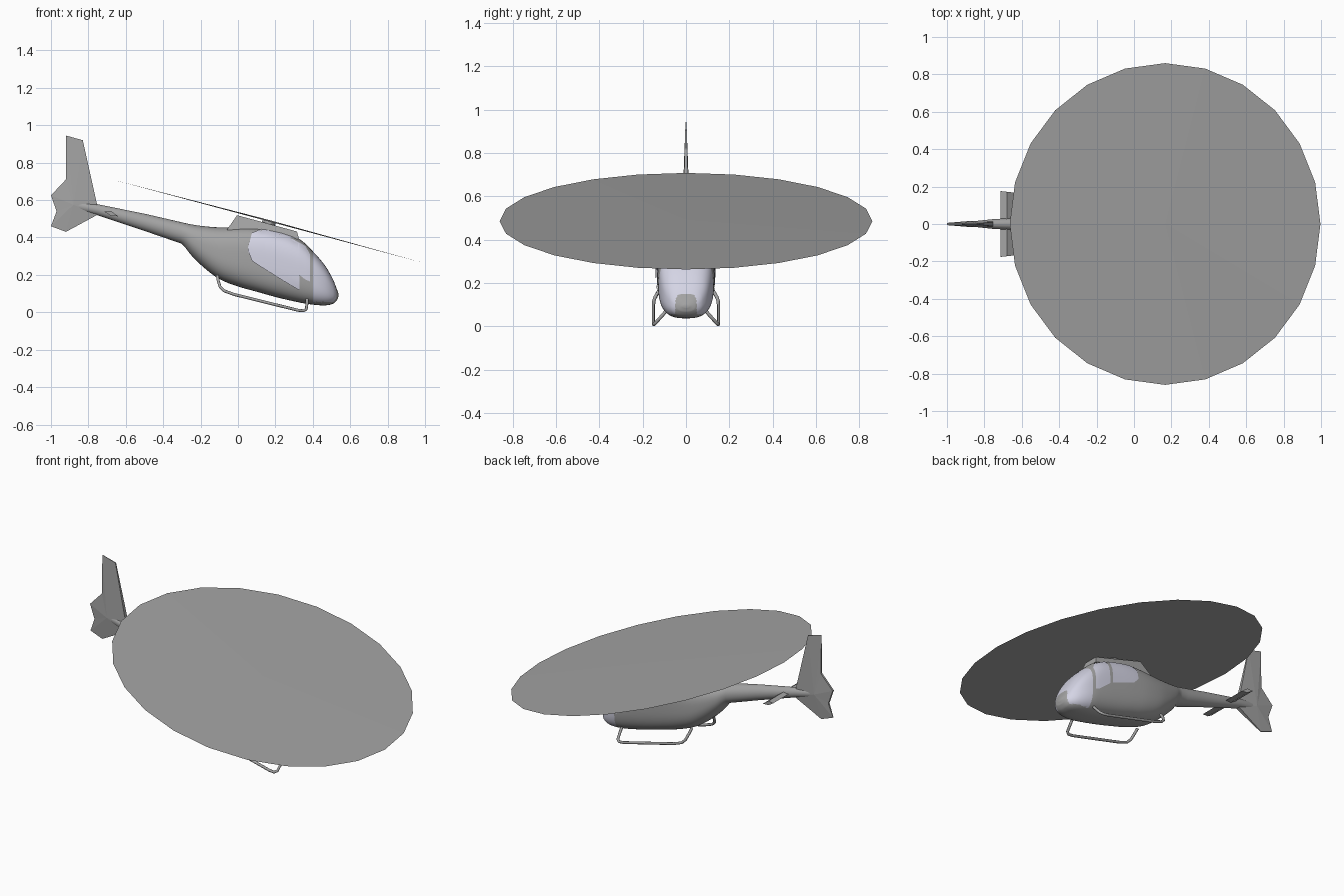
import bpy, bmesh, math
from mathutils import Matrix, Vector

if "Cube" in bpy.data.objects:
    bpy.data.objects.remove(bpy.data.objects["Cube"])

TILT = math.radians(15)


def colour(name, rgb):
    m = bpy.data.materials.new(name)
    m.diffuse_color = (*rgb, 1)
    m.use_nodes = True
    m.node_tree.nodes["Principled BSDF"].inputs["Base Color"].default_value = m.diffuse_color
    return m


glass = colour("glass", (0.66, 0.66, 0.78))
grey = colour("grey", (.37, .37, .37))


def finish(name, bm, smooth=None, mats=(grey,)):
    bmesh.ops.recalc_face_normals(bm, faces=bm.faces)
    me = bpy.data.meshes.new(name)
    bm.to_mesh(me)
    bm.free()
    ob = bpy.data.objects.new(name, me)
    bpy.context.collection.objects.link(ob)
    for m in mats:
        me.materials.append(m)
    if smooth:
        bpy.ops.object.select_all(action='DESELECT')
        ob.select_set(True)
        bpy.context.view_layer.objects.active = ob
        bpy.ops.object.shade_smooth_by_angle(angle=math.radians(smooth))
    return ob


# Fuselage and boom stations: x, bottom z, top z, half width, squareness
ST = [(-.92, .563, .6, .008, 2), (-.754, .52, .578, .026, 2), (-.5, .435, .527, .04, 2),
      (-.305, .368, .482, .055, 2.1), (-.25, .305, .47, .078, 2.2), (-.18, .237, .46, .1, 2.4),
      (-.1, .178, .454, .118, 2.6), (0, .138, .455, .129, 2.8), (.1, .11, .452, .132, 3),
      (.2, .082, .436, .132, 3), (.33, .052, .39, .13, 3), (.401, .041, .325, .124, 3),
      (.465, .037, .25, .106, 2.8), (.508, .046, .176, .078, 2.6),
      (.53, .066, .12, .045, 2.3), (.537, .085, .1, .015, 2)]


def slope(i, k):
    a, b = ST[max(i - 1, 0)], ST[min(i + 1, len(ST) - 1)]
    return (b[k] - a[k]) / (b[0] - a[0])


def station(x):
    i = max(0, min(len(ST) - 2, sum(s[0] <= x for s in ST) - 1))
    a, b = ST[i], ST[i + 1]
    h = b[0] - a[0]
    t = (x - a[0]) / h
    out = []
    for k in range(1, 5):
        if i < 3:
            out.append(a[k] + (b[k] - a[k]) * t)
            continue
        m0, m1 = slope(i, k) * h, slope(i + 1, k) * h
        out.append((2*t**3 - 3*t*t + 1) * a[k] + (t**3 - 2*t*t + t) * m0
                   + (3*t*t - 2*t**3) * b[k] + (t**3 - t*t) * m1)
    return out


def skin_y(x, z):
    zb, zt, hw, n = station(x)
    r = min(1, abs(z - (zb + zt) / 2) / ((zt - zb) / 2))
    return hw * (1 - r**n) ** (1 / n)


# Fuselage loft, glazed at the nose with a grey patch below
N = 80
xs = []
for a, b in zip(ST, ST[1:]):
    k = 8 if a[0] > .4 else 4
    xs += [a[0] + (b[0] - a[0]) * j / k for j in range(k)]
xs.append(ST[-1][0])
bm = bmesh.new()
rings = []
for x in xs:
    zb, zt, hw, n = station(x)
    ring = []
    for j in range(N):
        c, s = math.cos(2 * math.pi * j / N), math.sin(2 * math.pi * j / N)
        ring.append(bm.verts.new((x, hw * math.copysign(abs(c) ** (2 / n), c),
                                  (zb + zt) / 2 + (zt - zb) / 2 * math.copysign(abs(s) ** (2 / n), s))))
    rings.append(ring)
for p, q in zip(rings, rings[1:]):
    for j in range(N):
        f = bm.faces.new((p[j], p[(j + 1) % N], q[(j + 1) % N], q[j]))
        c = f.calc_center_median()
        nose_patch = abs(c.y / .05) ** 4 + abs((c.z - .06) / .09) ** 4 < 1
        if c.x > .401 and c.z > .055 and not nose_patch:
            f.material_index = 1
bm.faces.new(rings[0])
bm.faces.new(rings[-1])
finish("fuselage", bm, 40, (grey, glass))


# Side windows laid over the skin: columns of (x, bottom z, top z)
def pane(name, cols, side, lift):
    bm = bmesh.new()
    fine = [tuple(u + (v - u) * k / 4 for u, v in zip(a, b))
            for a, b in zip(cols, cols[1:]) for k in range(4)] + [cols[-1]]
    R = 10
    grid = [[bm.verts.new((x, side * (skin_y(x, lo + (hi - lo) * r / R) + lift),
                           lo + (hi - lo) * r / R)) for r in range(R + 1)] for x, lo, hi in fine]
    for p, q in zip(grid, grid[1:]):
        for r in range(R):
            bm.faces.new((p[r], q[r], q[r + 1], p[r + 1]))
    ob = finish(name, bm, 40, (glass,))
    # face outward
    if ob.data.polygons[0].normal.y * side < 0:
        ob.data.flip_normals()


pane("door_window", [(.053, .33, .345), (.075, .275, .425), (.128, .24, .446), (.23, .176, .424),
                     (.32, .122, .395), (.33, .118, .385)], -1, .008)
pane("rear_window_left", [(.08, .34, .40), (.11, .305, .43), (.265, .245, .402)], 1, .004)
for side, tag in ((1, "left"), (-1, "right")):
    pane("front_window_" + tag, [(.285, .235, .395), (.36, .175, .355), (.385, .165, .31)], side, .004)


# Prism across y: points (x, z, half thickness), optionally peaked at a middle point
def slab(name, pts, peak=None):
    bm = bmesh.new()
    sides = []
    for s in (-1, 1):
        v = [bm.verts.new((x, s * t, z)) for x, z, t in pts]
        if peak:
            m = bm.verts.new((peak[0], s * peak[2], peak[1]))
            for p, q in zip(v, v[1:] + v[:1]):
                bm.faces.new((m, p, q))
        else:
            bm.faces.new(v)
        sides.append(v)
    a, b = sides
    for i in range(len(pts)):
        j = (i + 1) % len(pts)
        bm.faces.new((a[i], b[i], b[j], a[j]))
    return finish(name, bm)


slab("tail_fin", [(-.92, .945, .001), (-.83, .92, .003), (-.754, .578, .012), (-.754, .52, .012),
                  (-.92, .43, .002), (-1, .46, .002), (-.97, .54, .006), (-1, .625, .006),
                  (-.92, .71, .006)], (-.88, .575, .016))
slab("stabilizer", [(-.715, .538, .176), (-.68, .542, .172), (-.64, .513, .168), (-.68, .516, .172)])
slab("engine_fairing", [(-.06, .44, .075), (-.005, .519, .05), (.315, .432, .045),
                        (.327, .39, .06), (.2, .40, .08)], (.16, .44, .064))


# Rotor disc with the hub beneath it, tilted with the body
def rotor_part(name, sides, r1, r2, depth, offset):
    place = (Matrix.Translation(Vector((.167, 0, .488))) @ Matrix.Rotation(TILT, 4, 'Y')
             @ Matrix.Translation(Vector((0, 0, offset))))
    bm = bmesh.new()
    bmesh.ops.create_cone(bm, cap_ends=True, segments=sides, radius1=r1, radius2=r2,
                          depth=depth, matrix=place)
    finish(name, bm)


rotor_part("rotor_disc", 24, .86, .001, .008, .001)
rotor_part("rotor_hub", 20, .036, .036, .028, -.013)

# Landing skids: one bent tube per side, ends inside the body
path = [(-.11, .1, .195), (-.105, .125, .165), (-.095, .142, .135), (-.075, .149, .115),
        (-.02, .15, .095), (.32, .15, .011), (.35, .149, .008), (.365, .14, .016),
        (.37, .105, .055), (.37, .085, .08)]
for side, tag in ((1, "left"), (-1, "right")):
    cu = bpy.data.curves.new("skid_" + tag, 'CURVE')
    cu.dimensions = '3D'
    cu.bevel_depth = .008
    cu.bevel_resolution = 2
    cu.use_fill_caps = True
    cu.materials.append(grey)
    sp = cu.splines.new('POLY')
    sp.points.add(len(path) - 1)
    for p, (x, y, z) in zip(sp.points, path):
        p.co = (x, side * y, z, 1)
    bpy.context.collection.objects.link(bpy.data.objects.new("skid_" + tag, cu))
